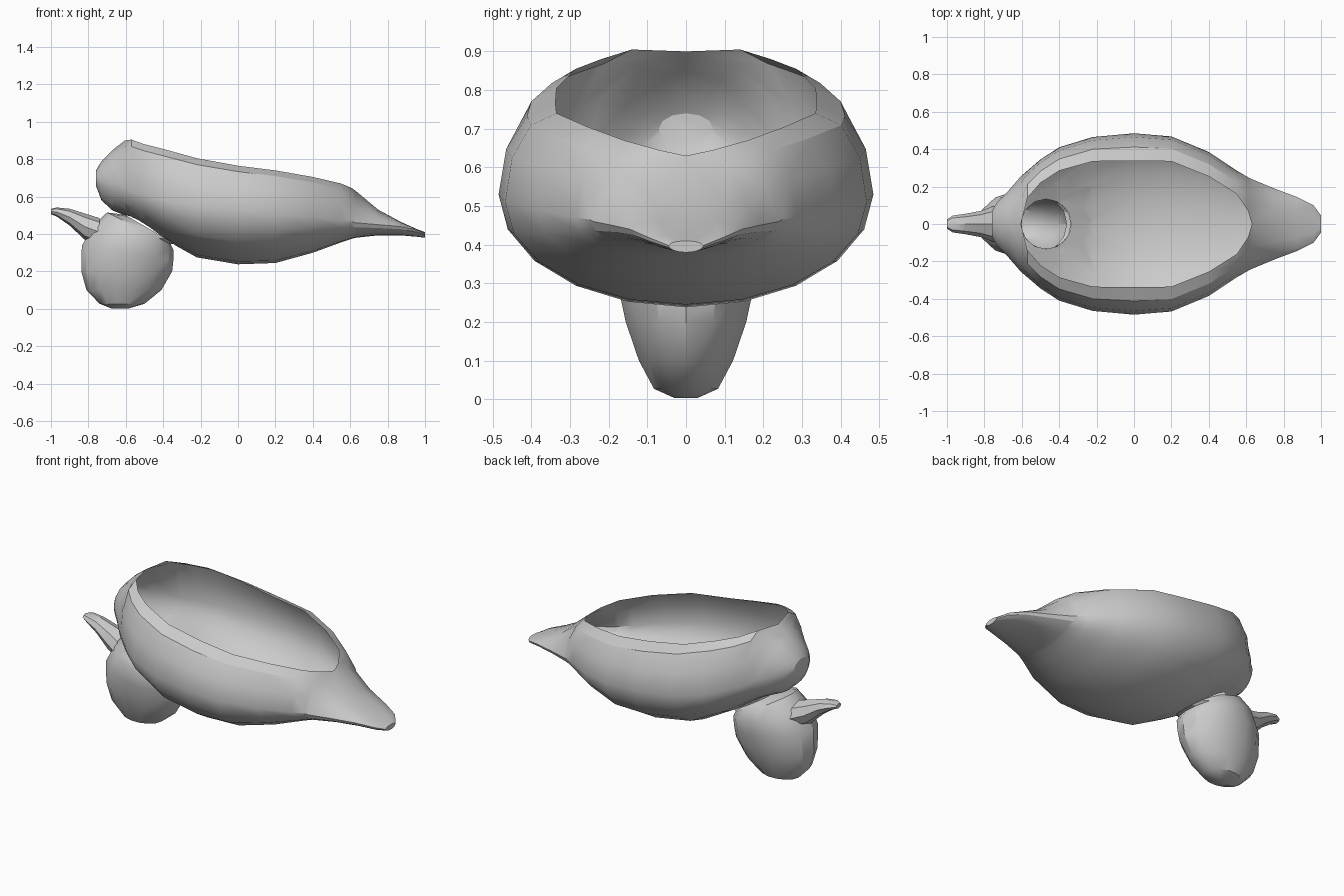
import bpy, bmesh, math
from mathutils import Vector

if "Cube" in bpy.data.objects:
    bpy.data.objects.remove(bpy.data.objects["Cube"])

clay = bpy.data.materials.new("grey_clay")
clay.diffuse_color = (0.6, 0.6, 0.6, 1)
clay.use_nodes = True
clay.node_tree.nodes["Principled BSDF"].inputs["Base Color"].default_value = clay.diffuse_color


def finish(name, bm):
    """Weld, orient and shade one part."""
    bmesh.ops.remove_doubles(bm, verts=bm.verts, dist=0.0005)
    bmesh.ops.recalc_face_normals(bm, faces=bm.faces)
    mesh = bpy.data.meshes.new(name)
    bm.to_mesh(mesh)
    bm.free()
    mesh.materials.append(clay)
    ob = bpy.data.objects.new(name, mesh)
    bpy.context.collection.objects.link(ob)
    bpy.ops.object.select_all(action='DESELECT')
    ob.select_set(True)
    bpy.context.view_layer.objects.active = ob
    bpy.ops.object.shade_smooth_by_angle(angle=math.radians(30))
    return ob


def loft(bm, sections, closed=True, cap_start=False, cap_end=False):
    """Bridge a run of equal-length point lists."""
    rows = [[bm.verts.new(p) for p in s] for s in sections]
    n = len(rows[0])
    for a, b in zip(rows, rows[1:]):
        for i in range(n if closed else n - 1):
            j = (i + 1) % n
            bm.faces.new((a[i], a[j], b[j], b[i]))
    if cap_start:
        bm.faces.new(rows[0])
    if cap_end:
        bm.faces.new(rows[-1])


# Body shell: x, rim half width, top z, half width, widest z, keel z
STATIONS = [
    (-0.76, 0, .74, .07, .70, .66),
    (-0.73, 0, .79, .12, .69, .58),
    (-0.67, 0, .85, .18, .67, .525),
    (-0.605, 0, .90, .255, .65, .50),
    (-0.57, .14, .905, .285, .63, .485),
    (-0.50, .22, .88, .345, .61, .44),
    (-0.40, .285, .855, .41, .58, .375),
    (-0.22, .335, .805, .465, .55, .275),
    (0.0, .338, .765, .485, .53, .238),
    (0.2, .335, .74, .468, .51, .245),
    (0.4, .255, .705, .385, .49, .30),
    (0.55, .16, .67, .285, .47, .355),
    (0.61, .07, .645, .25, .465, .375),
    (0.63, 0, .63, .24, .46, .38),
    (0.75, 0, .53, .19, .45, .393),
    (0.87, 0, .465, .145, .44, .393),
    (0.96, 0, .425, .10, .42, .385),
    (1.0, 0, .41, .045, .398, .38),
]


def half_section(x, rim, top, wide, mid, keel, side):
    pts = []
    for k in range(3, 0, -1):
        a = math.pi / 6 * k
        pts.append((x, side * (rim + (wide - rim) * math.cos(a)), mid + (top - mid) * math.sin(a)))
    for k in range(6):
        a = math.pi / 10 * k
        pts.append((x, side * wide * math.cos(a), mid - (mid - keel) * math.sin(a)))
    return pts


body = bmesh.new()
for side in (1, -1):
    loft(body, [half_section(*s, side) for s in STATIONS], closed=False)
# Blunt ends at the breast and the tail tip
for s in (STATIONS[0], STATIONS[-1]):
    ring = half_section(*s, 1) + half_section(*s, -1)[-2:0:-1]
    body.faces.new([body.verts.new(p) for p in ring])
bmesh.ops.remove_doubles(body, verts=body.verts, dist=0.0005)

# Round neck hole through the underside of the shell
NECK, RADIUS, SIDES = Vector((-0.47, 0, 0)), 0.13, 14


def near_neck(f):
    c = f.calc_center_median()
    return c.z < 0.56 and abs(c.y) < 0.3 and -0.7 < c.x < -0.2


bmesh.ops.triangulate(body, faces=[f for f in body.faces if near_neck(f)])
for i in range(SIDES):
    a = 2 * math.pi * i / SIDES
    d = Vector((math.cos(a), math.sin(a), 0))
    faces = [f for f in body.faces if near_neck(f)]
    geom = list({g for f in faces for g in (*f.verts, *f.edges, f)})
    bmesh.ops.bisect_plane(body, geom=geom, plane_co=NECK + d * RADIUS, plane_no=d)


def in_hole(f):
    c = f.calc_center_median() - NECK
    return all(c.x * math.cos(2 * math.pi * i / SIDES) + c.y * math.sin(2 * math.pi * i / SIDES) < RADIUS
               for i in range(SIDES))


bmesh.ops.delete(body, geom=[f for f in body.faces if near_neck(f) and in_hole(f)], context='FACES')
finish("body_shell", body)

# Hollow head: centre x, x radius, y radius, z, forward tilt
HEAD = [
    (-0.63, .05, .03, .003, 0),
    (-0.62, .12, .085, .027, 0),
    (-0.61, .20, .125, .10, 0),
    (-0.595, .243, .16, .20, 0),
    (-0.59, .245, .18, .30, -.15),
    (-0.56, .215, .185, .38, -.3),
    (-0.53, .17, .16, .43, -.5),
    (-0.47, .134, .134, .425, -.58),
]
head = bmesh.new()
rings = []
for cx, rx, ry, z, tilt in HEAD:
    angles = [2 * math.pi * i / SIDES for i in range(SIDES)]
    rings.append([(cx + rx * math.cos(a), ry * math.sin(a), z + tilt * rx * math.cos(a)) for a in angles])
loft(head, rings, cap_start=True)
finish("head", head)

# Beak: x, centre z, half width, half height
BEAK = [
    (-1.0, .52, .025, .014),
    (-0.97, .518, .045, .024),
    (-0.90, .49, .055, .045),
    (-0.82, .44, .07, .07),
    (-0.74, .41, .10, .075),
]
beak = bmesh.new()
loft(beak, [[(x, w * math.cos(math.pi / 4 * i), z + h * math.sin(math.pi / 4 * i)) for i in range(8)]
            for x, z, w, h in BEAK], cap_start=True)
finish("beak", beak)
